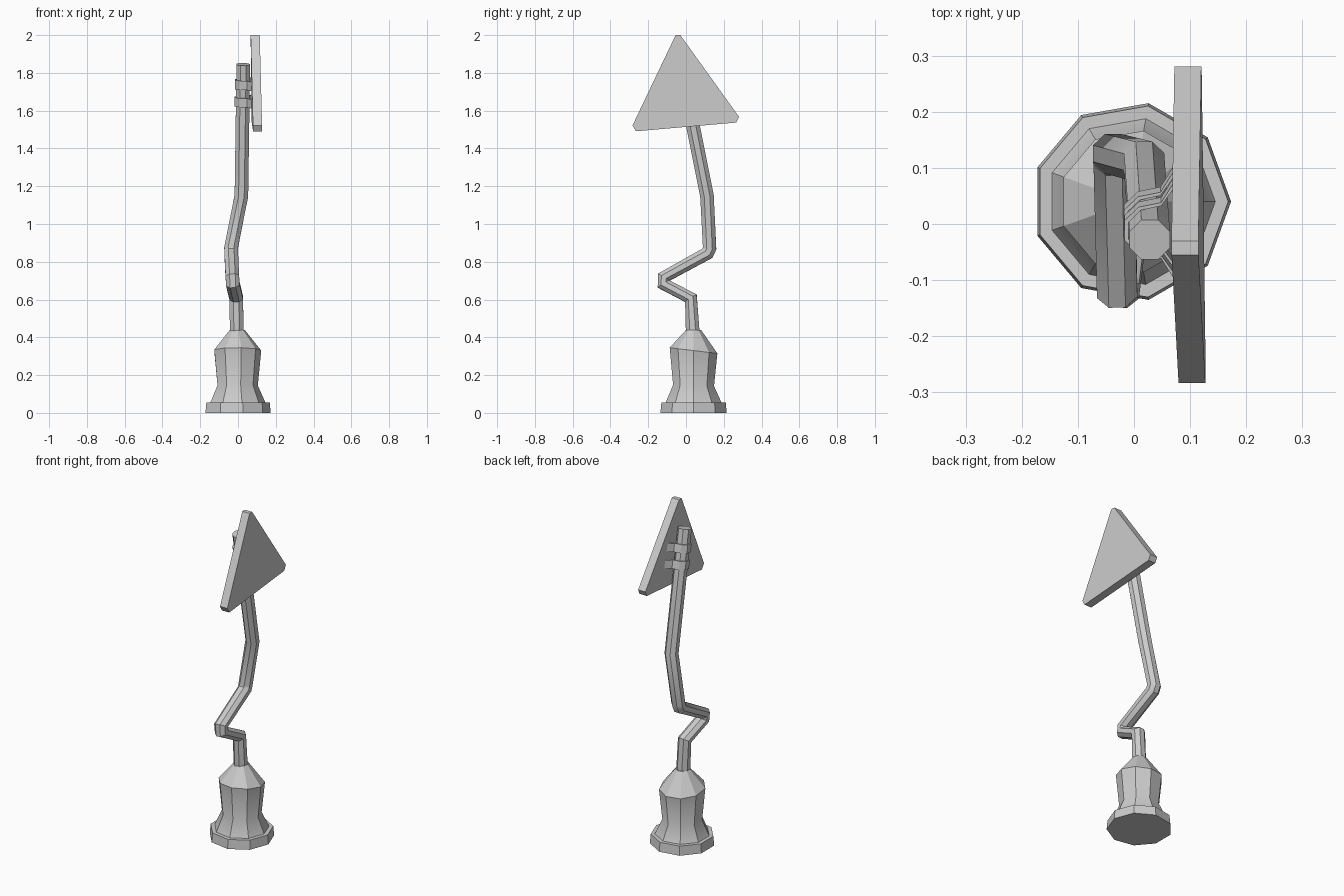
import bpy, bmesh, math
from mathutils import Vector

if "Cube" in bpy.data.objects:
    bpy.data.objects.remove(bpy.data.objects["Cube"])


def finish(name, bm, smooth=False):
    bmesh.ops.recalc_face_normals(bm, faces=bm.faces)
    me = bpy.data.meshes.new(name)
    bm.to_mesh(me)
    bm.free()
    ob = bpy.data.objects.new(name, me)
    bpy.context.collection.objects.link(ob)
    if smooth:
        bpy.ops.object.select_all(action='DESELECT')
        ob.select_set(True)
        bpy.context.view_layer.objects.active = ob
        bpy.ops.object.shade_smooth_by_angle(angle=math.radians(30))
    return ob


def skin(name, rings, smooth=False):
    """Join equal-sized closed rings of points and cap both ends."""
    bm = bmesh.new()
    vr = [[bm.verts.new(p) for p in r] for r in rings]
    n = len(vr[0])
    for a, b in zip(vr, vr[1:]):
        for i in range(n):
            j = (i + 1) % n
            bm.faces.new((a[i], a[j], b[j], b[i]))
    bm.faces.new(vr[0])
    bm.faces.new(vr[-1])
    return finish(name, bm, smooth)


# Nine-sided pedestal: (radius, height, tilt along y)
CX, CY = -0.005, 0.04
profile = [(0.178, 0, 0), (0.173, 0.055, 0), (0.15, 0.055, 0),
           (0.11, 0.145, -0.03), (0.128, 0.33, -0.12), (0.04, 0.44, 0)]
rings = []
for r, z, tilt in profile:
    ring = []
    for i in range(9):
        a = i * math.tau / 9
        y = r * math.sin(a)
        ring.append((CX + r * math.cos(a), CY + y, z + tilt * y))
    rings.append(ring)
skin("pedestal", rings, True)

# Bent pole swept along a crumpled path
path = [Vector(p) for p in [
    (-0.005, 0.037, 0.40), (-0.007, 0.035, 0.44), (-0.009, 0.026, 0.607),
    (-0.027, -0.118, 0.682), (-0.03, -0.118, 0.718), (-0.036, 0.113, 0.845),
    (-0.037, 0.125, 0.872), (0.018, 0.111, 1.15), (0.028, -0.028, 1.845)]]
rings = []
for k, p in enumerate(path):
    t = Vector((0, 0, 0))
    if k > 0:
        t += (p - path[k - 1]).normalized()
    if k < len(path) - 1:
        t += (path[k + 1] - p).normalized()
    t.normalize()
    u = Vector((1, 0, 0))
    u = (u - t * u.dot(t)).normalized()
    v = t.cross(u)
    rings.append([p + 0.039 * (u * math.cos(a) + v * math.sin(a))
                  for a in [(i + 0.5) * math.tau / 8 for i in range(8)]])
skin("bent_pole", rings, True)


# Triangular sign plate with clipped corners, leaning slightly
def plate_x(y, z):
    return 0.107 - 0.0203 * z - 0.0115 * y


outline = [(-0.055, 2.0), (-0.03, 2.0), (0.281, 1.567), (0.266, 1.537),
           (-0.265, 1.491), (-0.283, 1.522)]
skin("sign_plate", [[(plate_x(y, z) + d, y, z) for y, z in outline]
                    for d in (0, 0.048)])

# Two clamps that wrap the pole and reach the plate
strap = [(0.046, 0.088), (0.022, 0.05), (-0.018, 0.042), (-0.043, 0.018),
         (-0.043, -0.018), (-0.018, -0.042), (0.022, -0.05), (0.046, -0.088)]
for name, zc in (("upper_clamp", 1.74), ("lower_clamp", 1.648)):
    c = path[-2].lerp(path[-1], (zc - path[-2].z) / (path[-1].z - path[-2].z))
    rings = []
    for x, y in strap:
        # small inward offset gives the strap its thickness
        inner = (x, y * 0.88) if x > 0 else (x * 0.84, y * 0.86)
        ring = []
        for (px, py), h in (((x, y), -0.024), ((x, y), 0.024),
                            (inner, 0.024), (inner, -0.024)):
            ring.append((c.x + px, c.y + py - h * 0.2, zc + h + py * 0.15))
        rings.append(ring)
    skin(name, rings)
